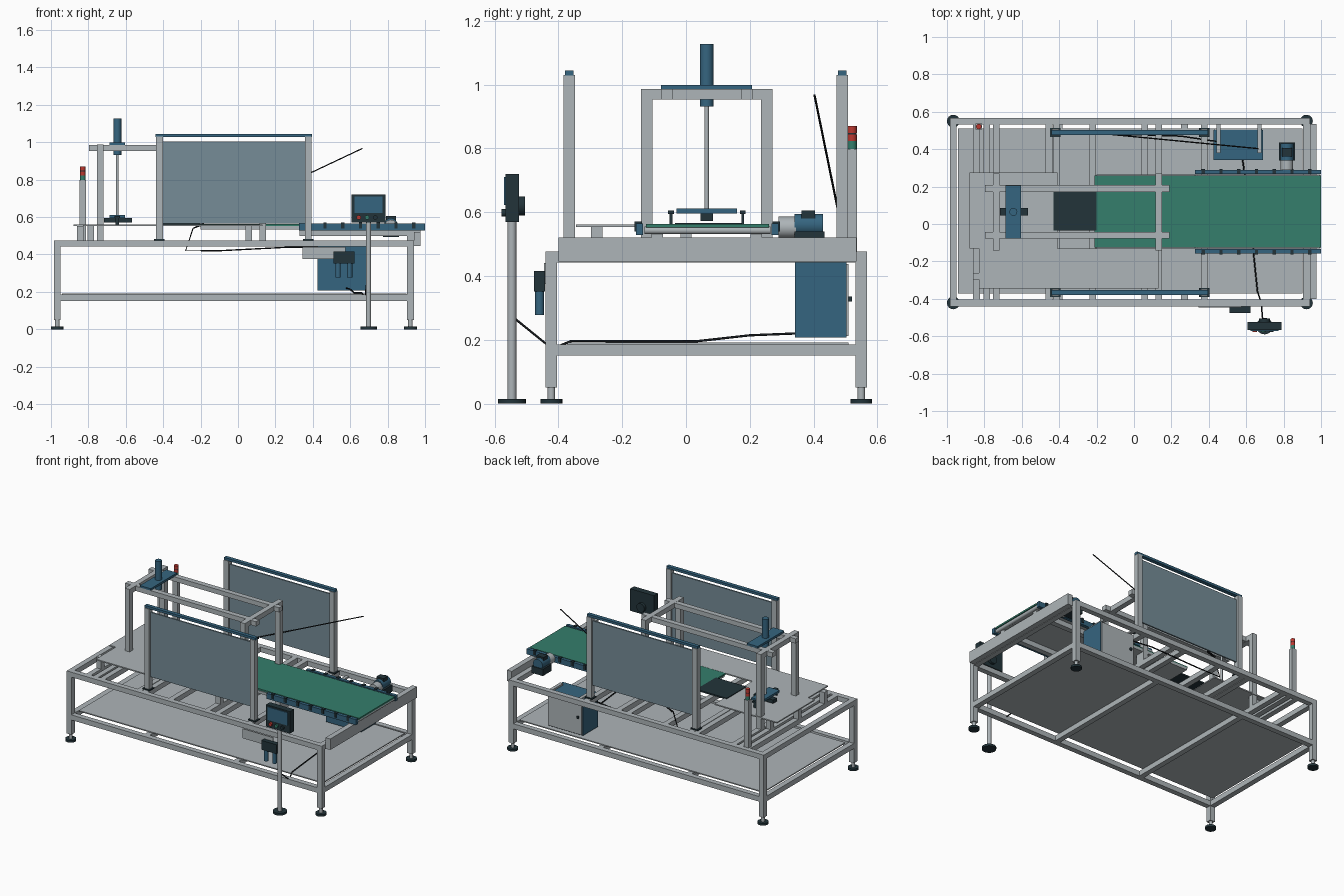
import bpy, bmesh, math
from mathutils import Vector

if "Cube" in bpy.data.objects:
    bpy.data.objects.remove(bpy.data.objects["Cube"])


def material(name, rgb):
    m = bpy.data.materials.new(name)
    m.diffuse_color = (*rgb, 1)
    m.use_nodes = True
    m.node_tree.nodes["Principled BSDF"].inputs["Base Color"].default_value = m.diffuse_color
    return m


STEEL = material("steel grey", (0.42, 0.46, 0.48))
BLUE = material("machine blue", (0.036, 0.13, 0.215))
DARK = material("dark slate", (0.016, 0.034, 0.042))
GREEN = material("belt green", (0.035, 0.21, 0.15))
PANEL = material("panel blue grey", (0.18, 0.265, 0.31))
RED = material("signal red", (0.5, 0.04, 0.03))
BLACK = material("cable black", (0.008, 0.01, 0.012))


def finish(name, bm, mat):
    me = bpy.data.meshes.new(name)
    bm.to_mesh(me)
    bm.free()
    me.materials.append(mat)
    ob = bpy.data.objects.new(name, me)
    bpy.context.collection.objects.link(ob)
    return ob


def box(name, x, y, z, mat):
    """Box from (min, max) ranges."""
    bm = bmesh.new()
    bmesh.ops.create_cube(bm, size=1)
    for v in bm.verts:
        v.co = [r[0] if c < 0 else r[1] for c, r in zip(v.co, (x, y, z))]
    return finish(name, bm, mat)


def cyl(name, a, b, r, mat, sides=24):
    """Cylinder between two points."""
    a, b = Vector(a), Vector(b)
    bm = bmesh.new()
    bmesh.ops.create_cone(bm, cap_ends=True, segments=sides, radius1=r, radius2=r,
                          depth=(b - a).length)
    for f in bm.faces:
        f.smooth = len(f.verts) == 4
    for e in bm.edges:
        e.smooth = all(f.smooth for f in e.link_faces)
    ob = finish(name, bm, mat)
    ob.rotation_euler = (b - a).to_track_quat('Z', 'Y').to_euler()
    ob.location = (a + b) / 2
    return ob


def cable(name, pts, r=0.004):
    cu = bpy.data.curves.new(name, 'CURVE')
    cu.dimensions = '3D'
    cu.bevel_depth = r
    cu.bevel_resolution = 1
    sp = cu.splines.new('POLY')
    sp.points.add(len(pts) - 1)
    for p, c in zip(sp.points, pts):
        p.co = (*c, 1)
    cu.materials.append(BLACK)
    bpy.context.collection.objects.link(bpy.data.objects.new(name, cu))


def around(c, w=0.036):
    return (c - w / 2, c + w / 2)


# Base frame: legs, feet, rails
XL, XR, YF, YB = -0.966, 0.922, -0.422, 0.55
for x in (XL, XR):
    for y in (YF, YB):
        box("frame_leg", around(x), around(y), (0.05, 0.476), STEEL)
        cyl("foot_stem", (x, y, 0.012), (x, y, 0.05), 0.012, STEEL, 12)
        cyl("foot_pad", (x, y, 0), (x, y, 0.015), 0.034, DARK)
for z in ((0.442, 0.476), (0.15, 0.185)):
    for y in (YF, YB):
        box("long_rail", (XL, XR), around(y), z, STEEL)
    for x in (XL, XR):
        box("end_rail", around(x), (YF, YB), z, STEEL)
for x in (-0.4, 0.27):
    box("lower_crossbar", around(x), (YF, YB), (0.15, 0.185), STEEL)
for x in (-0.842, -0.787, -0.737, -0.455, -0.415, -0.22, 0.057, 0.133, 0.375):
    box("upper_crossbar", around(x), (YF, YB), (0.442, 0.476), STEEL)
box("outfeed_crossbar", (0.94, 0.976), (-0.4, 0.535), (0.445, 0.52), STEEL)
box("lower_shelf", (-0.94, 0.9), (-0.372, 0.51), (0.185, 0.192), STEEL)

# Infeed table sheets and their short posts
box("infeed_sheet", (-0.88, -0.41), (-0.13, 0.276), (0.553, 0.561), STEEL)
box("side_sheet", (-0.83, 0.13), (-0.345, -0.13), (0.553, 0.561), STEEL)
for x, y in ((-0.842, -0.28), (0.057, -0.28), (-0.787, 0.22), (-0.842, 0.0)):
    box("sheet_post", around(x), around(y), (0.476, 0.553), STEEL)

# Gantry
for x in (-0.737, 0.133):
    for y in (-0.123, 0.253):
        box("gantry_post", around(x), around(y), (0.476, 0.987), STEEL)
    box("gantry_crossbeam", around(x), (-0.141, 0.271), (0.953, 0.987), STEEL)
for y in (-0.06, 0.19):
    box("gantry_long_beam", (-0.797, 0.19), around(y), (0.954, 0.986), STEEL)

# Press: cylinder, rod, plate
PX, PY = -0.645, 0.065
box("press_mount", (-0.686, -0.604), (-0.078, 0.207), (0.984, 0.999), BLUE)
cyl("press_cylinder", (PX, PY, 0.932), (PX, PY, 1.128), 0.021, BLUE)
cyl("press_rod", (PX, PY, 0.6), (PX, PY, 0.94), 0.007, STEEL, 16)
box("press_plate", (-0.686, -0.604), (-0.03, 0.16), (0.596, 0.611), BLUE)
box("press_bar", (-0.717, -0.567), (0.045, 0.085), (0.572, 0.596), DARK)
for y in (-0.047, 0.178):
    box("guide_post", around(-0.645, 0.02), around(y, 0.008), (0.56, 0.6), DARK)
    box("guide_cap", around(-0.645, 0.03), around(y, 0.018), (0.594, 0.606), DARK)

# Conveyor
box("green_belt", (-0.21, 1.0), (-0.125, 0.26), (0.552, 0.563), GREEN)
box("belt_bed", (-0.2, 0.99), (-0.13, 0.265), (0.534, 0.552), STEEL)
box("dark_belt", (-0.43, -0.2), (-0.035, 0.175), (0.556, 0.566), DARK)
for y, s in ((-0.146, -1), (0.279, 1)):
    box("conveyor_side", (0.325, 1.0), around(y, 0.022), (0.528, 0.565), BLUE)
    for i in range(7):
        box("side_bracket", around(0.37 + i * 0.095, 0.018), around(y + s * 0.004, 0.024),
            (0.54, 0.571), DARK)
for y in (-0.09, 0.22):
    box("conveyor_bearer", (0.33, 0.976), around(y), (0.5, 0.534), STEEL)
    for x in (0.133, 0.375, 0.922):
        box("conveyor_post", around(x), around(y), (0.476, 0.534), STEEL)
for x in (0.335, 0.985):
    cyl("end_roller", (x, -0.13, 0.543), (x, 0.265, 0.543), 0.012, STEEL, 16)

# Drive motor and gearbox
box("gearbox", (0.775, 0.86), (0.34, 0.435), (0.494, 0.54), DARK)
cyl("gearbox_flange", (0.817, 0.29, 0.552), (0.817, 0.345, 0.552), 0.034, STEEL)
cyl("motor_body", (0.817, 0.34, 0.56), (0.817, 0.43, 0.56), 0.035, BLUE)
box("motor_terminal_box", (0.79, 0.845), (0.362, 0.405), (0.58, 0.605), DARK)

# Side guard panels
for y in (-0.366, 0.49):
    for x in (-0.42, 0.376):
        box("guard_post", around(x), around(y), (0.476, 1.03), STEEL)
        box("guard_post_base", around(x, 0.056), around(y, 0.048), (0.476, 0.483), DARK)
    box("guard_panel", (-0.402, 0.358), around(y, 0.01), (0.565, 1.005), PANEL)
    box("guard_cap", (-0.44, 0.396), around(y, 0.026), (1.029, 1.045), BLUE)

# Signal tower
LX, LY = -0.83, 0.521
box("signal_post", around(LX), around(LY, 0.03), (0.476, 0.798), STEEL)
cyl("signal_green", (LX, LY, 0.798), (LX, LY, 0.823), 0.0145, GREEN)
cyl("signal_red_low", (LX, LY, 0.823), (LX, LY, 0.844), 0.0145, RED)
cyl("signal_gap", (LX, LY, 0.844), (LX, LY, 0.848), 0.0135, DARK)
cyl("signal_red_top", (LX, LY, 0.848), (LX, LY, 0.871), 0.0145, RED)

# Electrical cabinet
box("cabinet", (0.425, 0.69), (0.342, 0.503), (0.207, 0.442), BLUE)
box("cabinet_door", (0.43, 0.685), (0.503, 0.51), (0.212, 0.437), STEEL)
box("cabinet_handle", (0.45, 0.462), (0.51, 0.52), (0.32, 0.336), DARK)
for x in (0.452, 0.672):
    box("cabinet_hanger", around(x, 0.022), (0.38, 0.535), (0.442, 0.454), STEEL)

# Operator pedestal and control box
CX, CY = 0.698, -0.546
cyl("pedestal_base", (CX, CY, 0), (CX, CY, 0.015), 0.044, DARK)
cyl("pedestal_pole", (CX, CY, 0.015), (CX, CY, 0.6), 0.014, STEEL)
box("control_box", (0.608, 0.788), (-0.566, -0.524), (0.57, 0.72), DARK)
box("control_screen", (0.624, 0.772), (-0.571, -0.566), (0.622, 0.71), BLUE)
for x, m in ((0.646, RED), (0.69, GREEN), (0.734, DARK)):
    cyl("control_button", (x, -0.566, 0.598), (x, -0.578, 0.598), 0.012, m, 16)
cyl("box_rear_mount", (CX, -0.524, 0.62), (CX, -0.505, 0.62), 0.03, DARK)

# Air unit on the front rail
box("air_unit_plate", (0.345, 0.575), (-0.446, -0.44), (0.375, 0.44), STEEL)
box("air_unit_body", (0.51, 0.622), (-0.476, -0.442), (0.352, 0.415), DARK)
for x in (0.535, 0.597):
    cyl("air_unit_bowl", (x, -0.459, 0.278), (x, -0.459, 0.355), 0.014, BLUE, 16)

# Cables and slanted rod
cable("slanted_rod", [(-0.24, 0.49, 0.54), (0.665, 0.403, 0.967)], 0.0035)
cable("guard_cable", [(-0.18, 0.48, 0.562), (-0.24, 0.48, 0.54), (-0.28, 0.48, 0.42),
                      (-0.1, 0.48, 0.42), (0.25, 0.47, 0.438), (0.45, 0.44, 0.44)])
cable("pedestal_cable", [(0.69, -0.535, 0.265), (0.68, -0.42, 0.172), (0.66, -0.36, 0.196),
                         (0.62, 0.03, 0.195), (0.6, 0.2, 0.214), (0.58, 0.35, 0.22)])
